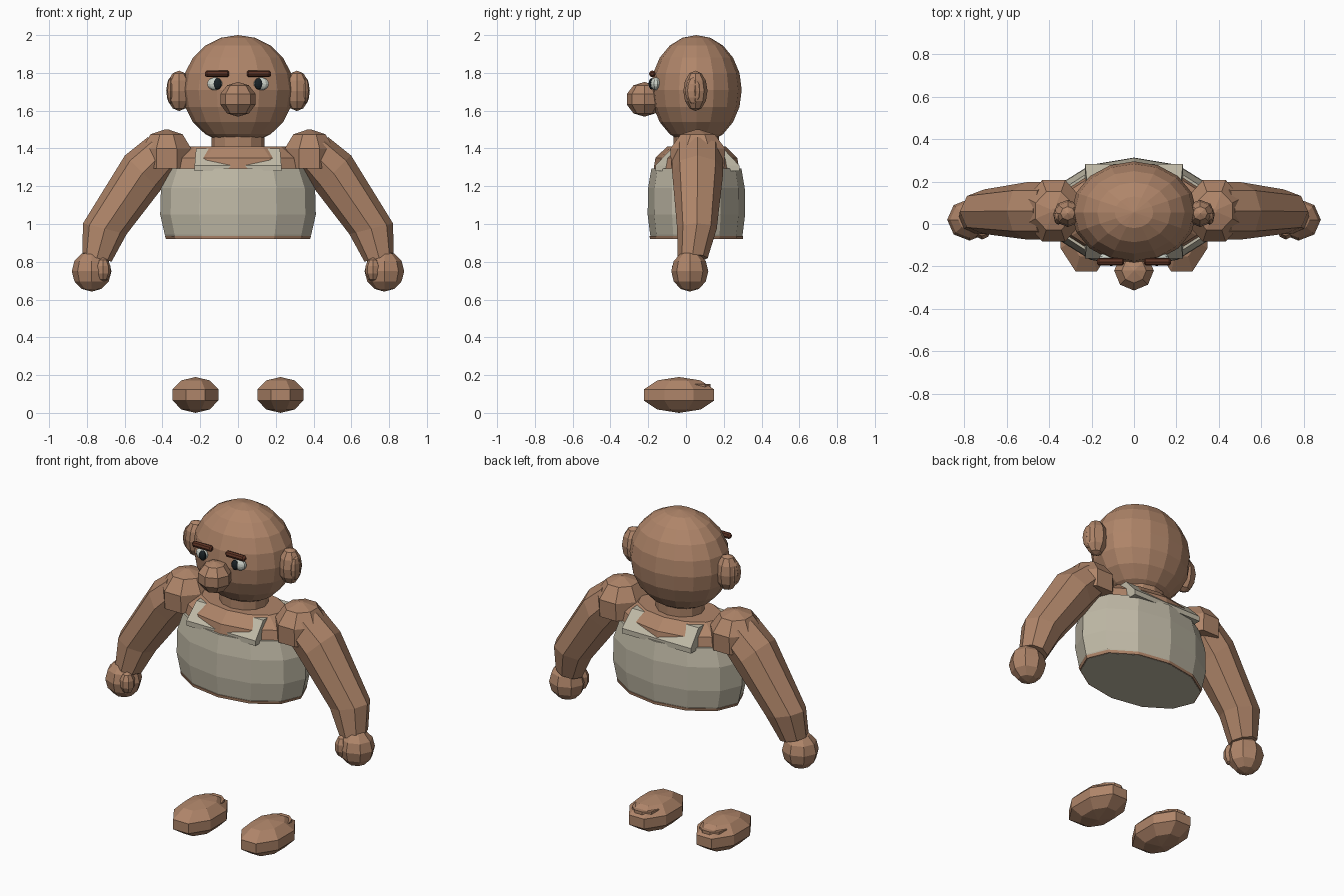
import bpy, bmesh, math
from mathutils import Vector

if "Cube" in bpy.data.objects:
    bpy.data.objects.remove(bpy.data.objects["Cube"])

def material(name, rgb):
    m = bpy.data.materials.new(name)
    m.diffuse_color = (*rgb, 1)
    m.use_nodes = True
    m.node_tree.nodes["Principled BSDF"].inputs["Base Color"].default_value = m.diffuse_color
    return m

SKIN = material("warm skin", (0.43, 0.235, 0.142))
SHIRT = material("pale shirt", (0.53, 0.49, 0.385))
HAIR = material("dark brown brow", (0.11, 0.034, 0.018))
WHITE = material("eye white", (0.60, 0.64, 0.58))
DARK = material("dark pupil", (0.010, 0.016, 0.020))

def finish(name, bm, mat):
    bmesh.ops.recalc_face_normals(bm, faces=bm.faces)
    me = bpy.data.meshes.new(name)
    bm.to_mesh(me)
    bm.free()
    me.materials.append(mat)
    ob = bpy.data.objects.new(name, me)
    bpy.context.collection.objects.link(ob)
    return ob

def ball(name, loc, size, mat, seg=8, rings=6, turn=0.0):
    """Low-poly ellipsoid with its poles up and down."""
    bm = bmesh.new()
    bmesh.ops.create_uvsphere(bm, u_segments=seg, v_segments=rings, radius=1)
    c, s = math.cos(turn), math.sin(turn)
    for v in bm.verts:
        x, y, z = v.co
        v.co = Vector(((x * c - y * s) * size[0] + loc[0],
                       (x * s + y * c) * size[1] + loc[1], z * size[2] + loc[2]))
    return finish(name, bm, mat)

def loft(name, rings, mat, seg=12, turn=0.0):
    """Skin over rings of (centre, half width, half depth, tilt about y)."""
    bm = bmesh.new()
    loops = []
    for (cx, cy, cz), rx, ry, tilt in rings:
        loop = []
        for i in range(seg):
            a = 2 * math.pi * i / seg + turn
            u = rx * math.cos(a)
            loop.append(bm.verts.new((cx + u * math.cos(tilt), cy + ry * math.sin(a),
                                      cz + u * math.sin(tilt))))
        loops.append(loop)
    for a, b in zip(loops, loops[1:]):
        for i in range(seg):
            j = (i + 1) % seg
            bm.faces.new((a[i], a[j], b[j], b[i]))
    bm.faces.new(loops[0])
    bm.faces.new(loops[-1])
    return finish(name, bm, mat)

def upright(name, centre, profile, mat, seg=12, turn=0.0):
    return loft(name, [((centre[0], centre[1], z), rx, ry, 0) for z, rx, ry in profile],
                mat, seg, turn)

# Head, nose and neck
ball("head", (0, 0.055, 1.71), (0.295, 0.24, 0.29), SKIN, 16, 10)
ball("nose", (0, -0.22, 1.66), (0.098, 0.098, 0.092), SKIN, 8, 5)
upright("neck", (0, 0.055), [(1.38, 0.14, 0.12), (1.48, 0.14, 0.12)], SKIN)

# Torso: shirt with a skin hem below and bare chest above
C = (0, 0.055)
upright("shirt", C, [(0.92, 0.375, 0.24), (0.945, 0.388, 0.245), (1.05, 0.412, 0.258),
                     (1.19, 0.408, 0.256), (1.295, 0.37, 0.238)], SHIRT)
upright("hem", C, [(0.921, 0.381, 0.246), (0.937, 0.388, 0.248)], SKIN)
upright("chest", C, [(1.28, 0.36, 0.228), (1.35, 0.34, 0.217), (1.41, 0.26, 0.155)], SKIN)

# Shirt yoke whose corners show through the chest
r2 = math.sqrt(2)
upright("shirt_yoke", (0, 0.06), [(1.28, 0.23 * r2, 0.222 * r2), (1.31, 0.23 * r2, 0.222 * r2),
        (1.40, 0.222 * r2, 0.137 * r2)], SHIRT, 4, math.pi / 4)

for side, s in (("left", 1), ("right", -1)):
    # Face details
    ball(side + "_ear", (s * 0.312, 0.05, 1.705), (0.068, 0.064, 0.107), SKIN, 8, 6)
    ball(side + "_inner_ear", (s * 0.357, 0.04, 1.705), (0.022, 0.045, 0.07), SKIN, 8, 6)
    ball(side + "_eye", (s * 0.123, -0.16, 1.742), (0.042, 0.028, 0.034), WHITE, 10, 8)
    ball(side + "_pupil", (s * 0.108, -0.182, 1.742), (0.022, 0.016, 0.03), DARK, 10, 8)
    h = math.pi / 2
    loft(side + "_brow", [((s * x, -0.178, 1.795), r, r, h) for x, r in
         ((0.047, 0.009), (0.055, 0.018), (0.165, 0.018), (0.175, 0.009))], HAIR, 8)

    # Shoulder cap, bent arm and hand
    k = 1 / math.cos(math.pi / 8)
    upright(side + "_shoulder", (s * 0.378, 0.062),
            [(1.295, 0.13 * k, 0.14 * k), (1.40, 0.13 * k, 0.145 * k),
             (1.475, 0.085 * k, 0.09 * k), (1.50, 0.012, 0.012)], SKIN, 8, math.pi / 8)
    loft(side + "_arm", [((s * x, y, z), rx, ry, -s * math.radians(t) + math.pi)
         for x, y, z, rx, ry, t in ((0.40, 0.062, 1.375, 0.115, 0.135, -48),
                                    (0.505, 0.062, 1.27, 0.132, 0.135, -45),
                                    (0.705, 0.058, 0.975, 0.119, 0.105, -14),
                                    (0.747, 0.035, 0.82, 0.08, 0.08, -14))], SKIN, 8)
    ball(side + "_hand", (s * 0.775, 0.02, 0.75), (0.105, 0.098, 0.108), SKIN, 8, 6)
    ball(side + "_thumb", (s * 0.715, -0.03, 0.758), (0.042, 0.045, 0.065), SKIN, 8, 5)

    # Foot with a small ankle disc
    ball(side + "_foot", (s * 0.225, -0.037, 0.095), (0.138, 0.212, 0.095), SKIN, 8, 5, math.pi / 8)
    upright(side + "_ankle", (s * 0.225, 0.05), [(0.09, 0.08, 0.085), (0.154, 0.08, 0.085)], SKIN, 10)
